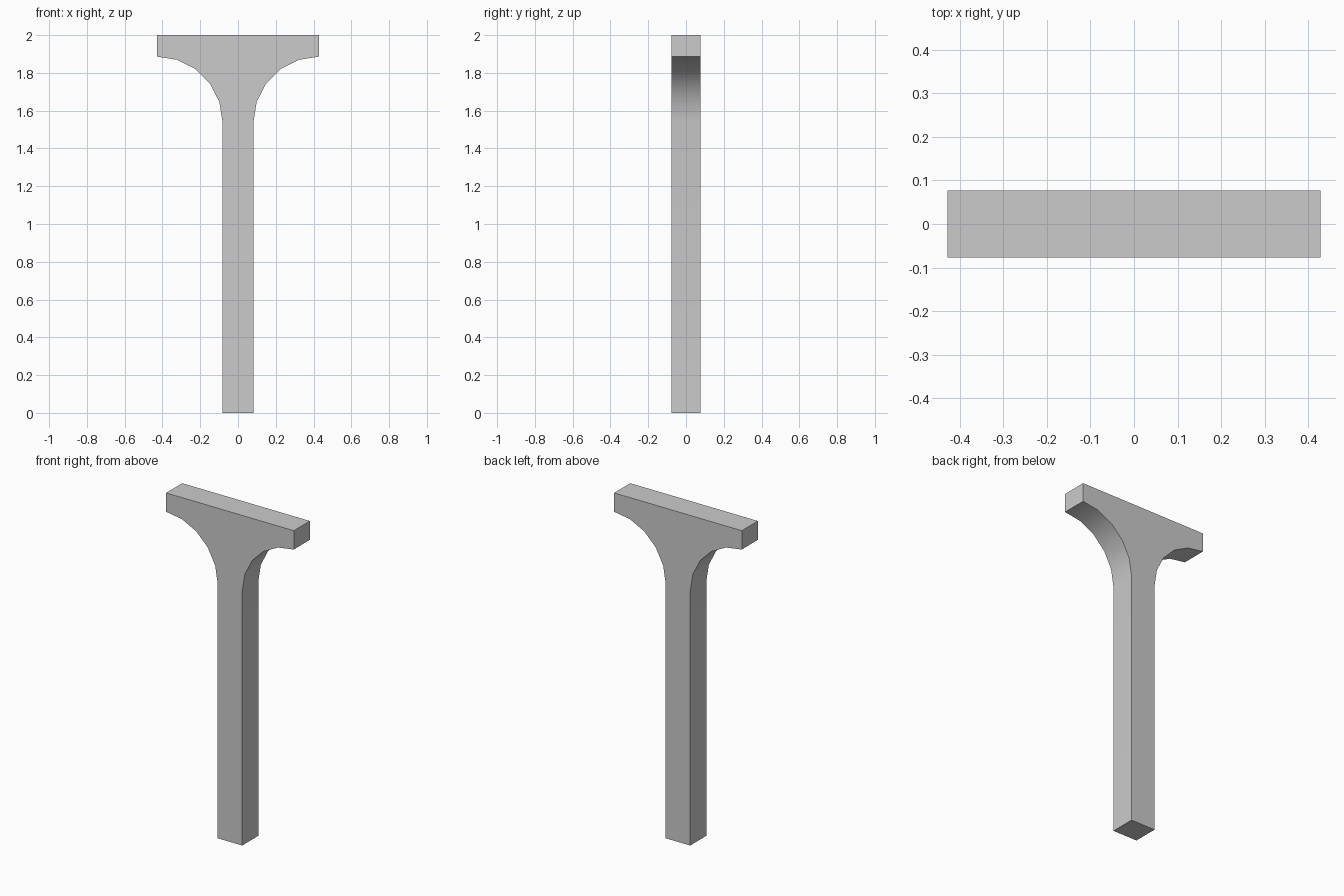
import bpy, bmesh
from math import sin, cos, pi

cube = bpy.data.objects.get("Cube")
if cube:
    bpy.data.objects.remove(cube, do_unlink=True)

STEM, ARM, DEPTH = 0.082, 0.428, 0.077   # half sizes
HEIGHT, RADIUS, STEPS = 2.0, 0.346, 5
ARC_Z = 1.54                             # where the brackets leave the stem

# Plain grey material
grey = bpy.data.materials.new("plain_grey")
grey.use_nodes = True
colour = (0.6, 0.6, 0.6, 1)
grey.diffuse_color = colour
grey.node_tree.nodes["Principled BSDF"].inputs["Base Color"].default_value = colour

# Half outline: stem foot, concave bracket arc, cap end
half = [(STEM, 0)]
for i in range(STEPS + 1):
    a = i / STEPS * pi / 2
    half.append((ARM - RADIUS * cos(a), ARC_Z + RADIUS * sin(a)))
half.append((ARM, HEIGHT))
outline = half + [(-x, z) for x, z in reversed(half)]

# Extrude the mirrored outline through the depth
bm = bmesh.new()
face = bm.faces.new([bm.verts.new((x, -DEPTH, z)) for x, z in outline])
back = bmesh.ops.extrude_face_region(bm, geom=[face], use_keep_orig=True)
moved = [v for v in back["geom"] if isinstance(v, bmesh.types.BMVert)]
bmesh.ops.translate(bm, verts=moved, vec=(0, 2 * DEPTH, 0))
bmesh.ops.recalc_face_normals(bm, faces=bm.faces)

mesh = bpy.data.meshes.new("bracketed_post")
bm.to_mesh(mesh)
bm.free()
mesh.materials.append(grey)
post = bpy.data.objects.new("bracketed_post", mesh)
bpy.context.collection.objects.link(post)

# Smooth bracket curves, crisp corners
bpy.ops.object.select_all(action="DESELECT")
post.select_set(True)
bpy.context.view_layer.objects.active = post
bpy.ops.object.shade_smooth_by_angle(angle=pi / 6)
